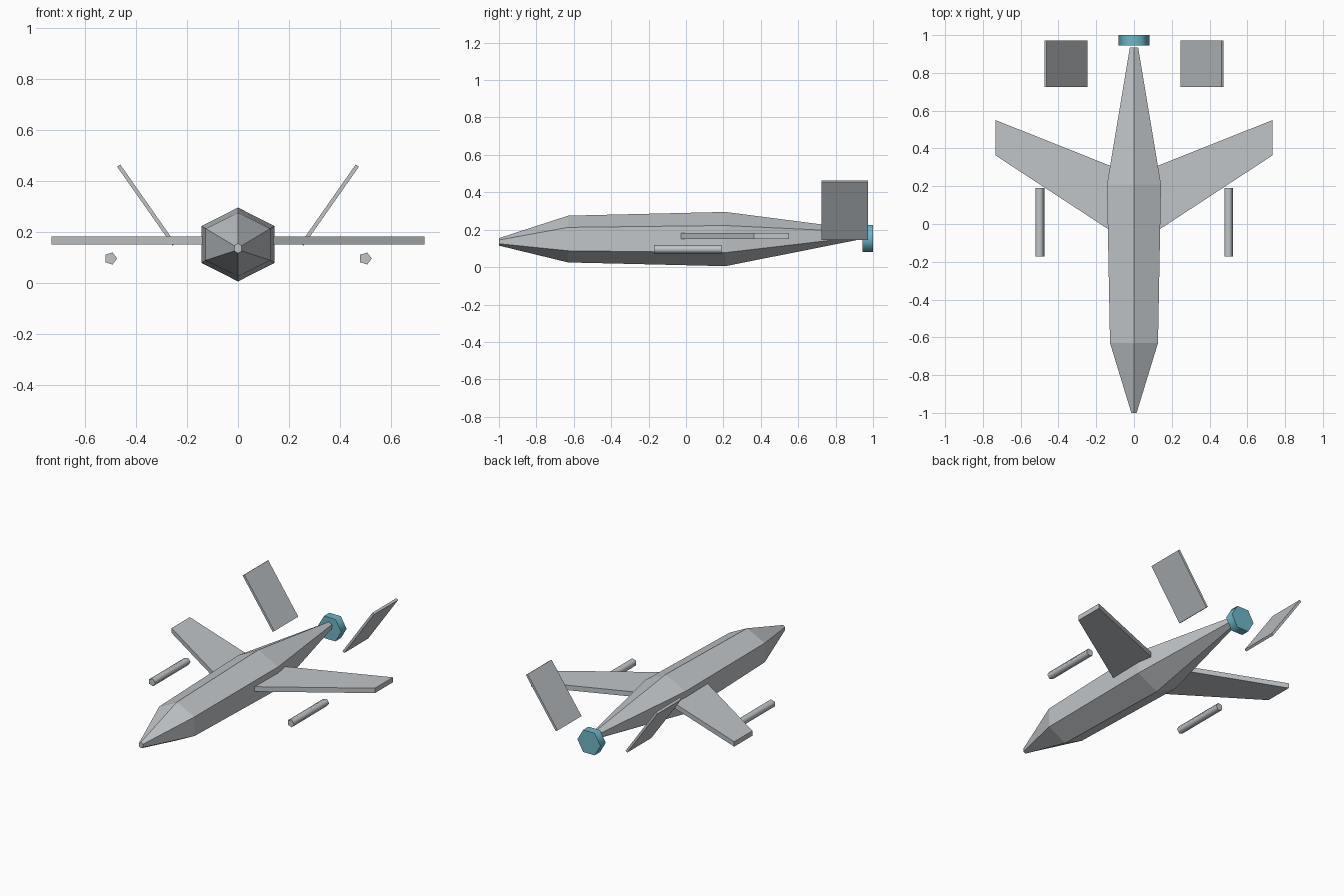
import bpy, bmesh, math
from mathutils import Matrix, Vector

cube = bpy.data.objects.get("Cube")
if cube:
    bpy.data.objects.remove(cube)


def material(name, color):
    m = bpy.data.materials.new(name)
    m.use_nodes = True
    m.diffuse_color = color
    m.node_tree.nodes["Principled BSDF"].inputs["Base Color"].default_value = color
    return m


HULL = material("hull grey", (0.53, 0.56, 0.58, 1))
GLOW = material("engine blue", (0.16, 0.47, 0.58, 1))


def loft(name, rings, mat, smooth=False):
    """Skin a closed solid over matching rings of points."""
    bm = bmesh.new()
    loops = [[bm.verts.new(p) for p in ring] for ring in rings]
    n = len(loops[0])
    for a, b in zip(loops, loops[1:]):
        for i in range(n):
            j = (i + 1) % n
            bm.faces.new((a[i], a[j], b[j], b[i]))
    bm.faces.new(loops[0])
    bm.faces.new(loops[-1])
    bmesh.ops.recalc_face_normals(bm, faces=bm.faces)
    mesh = bpy.data.meshes.new(name)
    bm.to_mesh(mesh)
    bm.free()
    mesh.materials.append(mat)
    ob = bpy.data.objects.new(name, mesh)
    bpy.context.collection.objects.link(ob)
    if smooth:
        bpy.ops.object.select_all(action="DESELECT")
        ob.select_set(True)
        bpy.context.view_layer.objects.active = ob
        bpy.ops.object.shade_smooth_by_angle(angle=math.radians(75))
    return ob


def ring(sides, x, y, z, rx, rz, start=0.0):
    """Polygon cross-section facing along y."""
    angles = [start + math.tau * i / sides for i in range(sides)]
    return [(x + rx * math.cos(a), y, z + rz * math.sin(a)) for a in angles]


# Fuselage: hexagonal sections (y, centre z, half width, half height)
sections = [(-1.0, 0.135, 0.014, 0.02), (-0.63, 0.15, 0.127, 0.125),
            (0.21, 0.15, 0.143, 0.145), (0.935, 0.175, 0.022, 0.026)]
side = math.cos(math.pi / 6)
loft("fuselage", [ring(6, 0, y, z, w / side, h, math.pi / 6)
                  for y, z, w, h in sections], HULL)

# Engine nozzle behind the tail
loft("engine", [ring(6, 0, y, 0.152, 0.083, 0.083) for y in (0.945, 1.0)],
     GLOW, smooth=True)

for label, s in (("left", 1), ("right", -1)):
    # Swept wing
    plan = [(0.125, -0.035), (0.733, 0.363), (0.733, 0.55), (0.125, 0.308)]
    loft(label + "_wing", [[(s * x, y, z) for x, y in plan]
                           for z in (0.15, 0.182)], HULL)

    # Canted tail fin
    lean = Matrix.Rotation(math.radians(35), 3, "Y")
    rings = []
    for y in (0.725, 0.972):
        pts = []
        for u, v in ((-1, -1), (1, -1), (1, 1), (-1, 1)):
            p = lean @ Vector((0.0075 * u, 0, 0.189 * v))
            pts.append((s * (0.36 + p.x), y, 0.305 + p.z))
        rings.append(pts)
    loft(label + "_tail_fin", rings, HULL)

    # Five-sided pod slung below the wing
    loft(label + "_pod", [ring(5, s * 0.5, y, 0.095, 0.025, 0.025)
                          for y in (-0.172, 0.19)], HULL, smooth=True)
